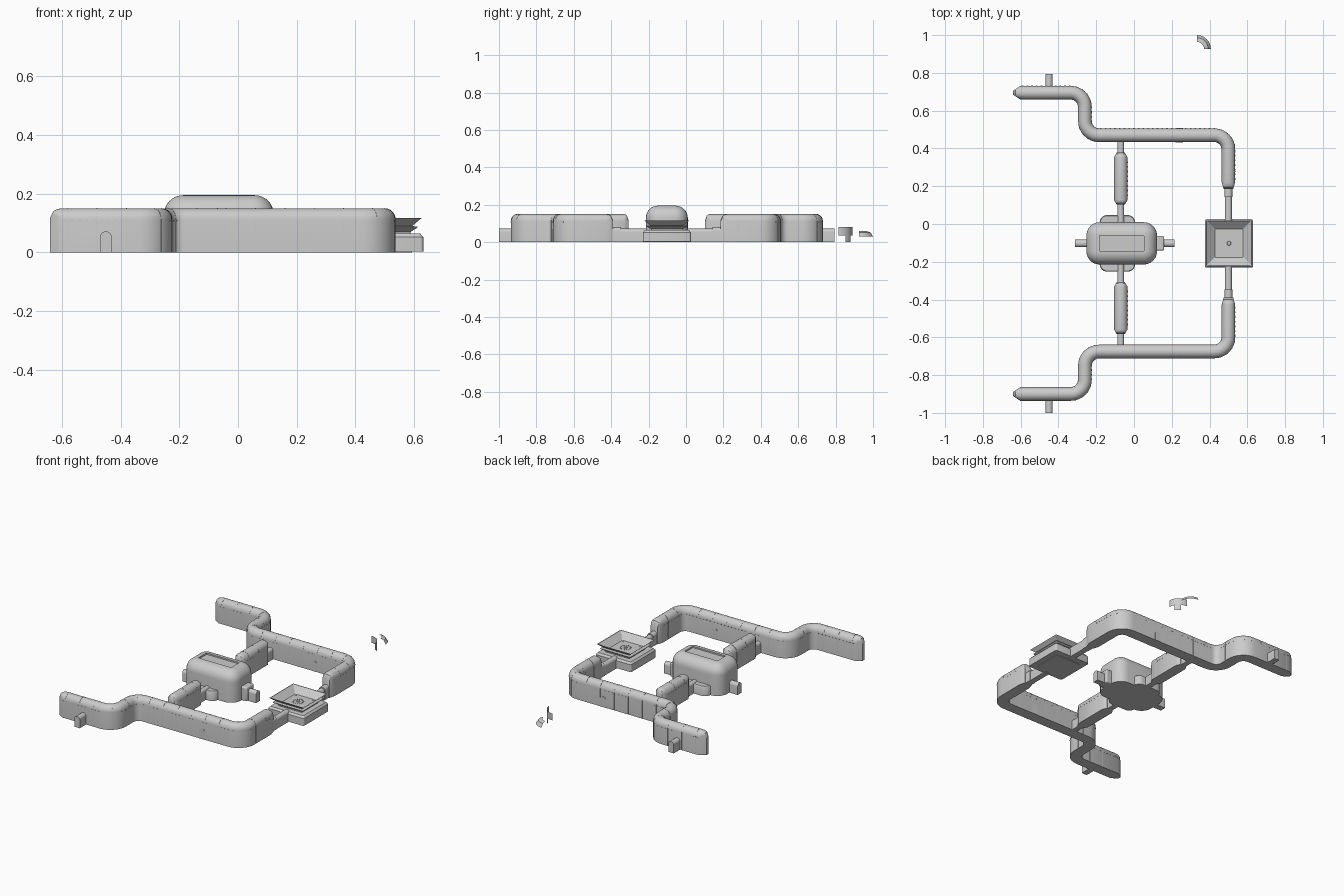
import bpy, bmesh, math
from mathutils import Vector, Matrix

if "Cube" in bpy.data.objects:
    bpy.data.objects.remove(bpy.data.objects["Cube"])

CY = -0.1025          # mirror axis of the base in y


def finish(bm, name, smooth=True, bevel=0):
    bmesh.ops.recalc_face_normals(bm, faces=bm.faces)
    me = bpy.data.meshes.new(name)
    bm.to_mesh(me)
    bm.free()
    ob = bpy.data.objects.new(name, me)
    bpy.context.collection.objects.link(ob)
    if bevel:
        m = ob.modifiers.new("bevel", "BEVEL")
        m.width, m.segments = bevel, 3
    if smooth:
        bpy.context.view_layer.objects.active = ob
        ob.select_set(True)
        bpy.ops.object.shade_smooth_by_angle(angle=math.radians(35))
        ob.select_set(False)
    return ob


def loft(bm, rings):
    vr = [[bm.verts.new(p) for p in r] for r in rings]
    n = len(vr[0])
    for a, b in zip(vr, vr[1:]):
        for i in range(n):
            bm.faces.new((a[i], a[(i + 1) % n], b[(i + 1) % n], b[i]))
    bm.faces.new(vr[0])
    bm.faces.new(vr[-1])


def box(bm, c, s, ang=0):
    bmesh.ops.create_cube(bm, size=1, matrix=Matrix.Translation(c) @ Matrix.Rotation(ang, 4, 'Z')
                          @ Matrix.Diagonal((*s, 1)))


def arch(p, t, w, h, cap):
    """Straight walls with a rounded roof, across direction t."""
    nx, ny = -t[1], t[0]
    prof = [(-w, 0)] + [(-w * math.cos(math.pi * i / 12), h - cap + cap * math.sin(math.pi * i / 12))
                        for i in range(13)] + [(w, 0)]
    return [(p[0] + nx * a, p[1] + ny * a, z) for a, z in prof]


def round_path(pts, r=0.075, n=8):
    """(position, tangent) samples of a polyline with filleted corners."""
    P = [Vector(p) for p in pts]
    out = [(P[0], (P[1] - P[0]).normalized())]
    for a, b, c in zip(P, P[1:], P[2:]):
        u, v = (b - a).normalized(), (c - b).normalized()
        o = b - u * r + v * r
        for i in range(n + 1):
            t = math.pi / 2 * i / n
            out.append((o - v * r * math.cos(t) + u * r * math.sin(t), u * math.cos(t) + v * math.sin(t)))
    out.append((P[-1], (P[-1] - P[-2]).normalized()))
    return out


def tube(name, path, w, h, cap, taper=0.0, tip=(0.4, 0.4)):
    bm = bmesh.new()
    rings = []
    steps = (0, 0.3, 0.65, 1)

    def end(pt, sign, tw):
        p, t = pt
        for k in steps:
            f = tw + (1 - tw) * k
            hh = h - cap * (1 - math.sqrt(1 - (1 - k) ** 2)) * 0.85
            yield arch(p + t * sign * taper * k, t, w * f, hh, cap * max(0.2, k))
    if taper:
        rings += list(end(path[0], 1, tip[0]))
        rings += [arch(p, t, w, h, cap) for p, t in path[1:-1]]
        rings += list(end(path[-1], -1, tip[1]))[::-1]
    else:
        rings = [arch(p, t, w, h, cap) for p, t in path]
    loft(bm, rings)
    return finish(bm, name)


def samples(path, start, step):
    d, nxt = 0, start
    for (p, t), (q, u) in zip(path, path[1:]):
        L = (q - p).length
        while nxt <= d + L:
            f = (nxt - d) / L
            yield p.lerp(q, f), t.lerp(u, f).normalized()
            nxt += step
        d += L


def trim(name, path, w, h, cap, total):
    """Panel seams across the hull and a row of small windows under the roof."""
    bm = bmesh.new()
    for p, t in samples(path, 0.06, 0.1):
        if (p - path[-1][0]).length > 0.04:
            loft(bm, [arch(p + t * k, t, w + 0.0008, h + 0.0008, cap) for k in (-0.0015, 0.0015)])
    for p, t in samples(path, 0.05, 0.025):
        if (p - path[-1][0]).length > 0.04:
            for s in (-1, 1):
                box(bm, (p.x - t.y * w * s, p.y + t.x * w * s, 0.108), (0.009, 0.002, 0.004), math.atan2(t.y, t.x))
    finish(bm, name, False)


W, H, CAP = 0.036, 0.15, 0.038
for s, side in ((1, "back"), (-1, "front")):
    def Y(v):
        return CY + s * v
    # long bent corridor
    path = round_path([(-0.64, Y(.7975)), (-0.26, Y(.7975)), (-0.26, Y(.5725)), (0.5, Y(.5725)), (0.5, Y(.287))])
    tube(side + "_corridor", path, W, H, CAP, 0.038, (0.3, 0.7))
    trim(side + "_corridor_trim", path, W, H, CAP, 2)
    # short corridor between hall and long corridor
    path = round_path([(-0.07, Y(.205)), (-0.07, Y(.48))])
    tube(side + "_short_corridor", path, W, H, CAP, 0.025, (0.6, 0.6))
    trim(side + "_short_corridor_trim", path, W, H, CAP, 1)
    # narrow link passages
    for nm, x, a, b, w in (("inner_link", -0.07, .10, .22, .018), ("outer_link", -0.07, .46, .56, .018),
                           ("pad_link", 0.5, .11, .30, .019), ("end_airlock", -0.45, .79, .8975, .019)):
        tube(f"{side}_{nm}", round_path([(x, Y(a)), (x, Y(b))]), w, 0.072, 0.018)
    tube(side + "_link_collar", round_path([(0.5, Y(.245)), (0.5, Y(.295))]), 0.021, 0.08, 0.02)
    # arched side door
    tube(side + "_side_door", round_path([(0.24, Y(.535)), (0.24, Y(.61))]), 0.019, 0.07, 0.019)


def rrect(cx, cy, hx, hy, r, z, n=6):
    return [(cx + sx * (hx - r) + r * math.cos(math.radians(a0 + 90 * i / n)),
             cy + sy * (hy - r) + r * math.sin(math.radians(a0 + 90 * i / n)), z)
            for sx, sy, a0 in ((1, 1, 0), (-1, 1, 90), (-1, -1, 180), (1, -1, 270)) for i in range(n + 1)]


# central hall: rounded plan, domed edge, sunken roof panel
bm = bmesh.new()
cx, R = -0.065, 0.065
rings = [rrect(cx, CY, 0.187, 0.112, 0.07, 0)]
for i in range(9):
    a = math.pi / 2 * i / 8
    d = R * (1 - math.cos(a))
    rings.append(rrect(cx, CY, 0.187 - d, 0.112 - d, 0.07 - d, 0.13 + R * math.sin(a)))
rings += [rrect(cx, CY, 0.117, 0.041, 0.002, 0.195), rrect(cx, CY, 0.117, 0.041, 0.002, 0.186)]
loft(bm, rings)
finish(bm, "central_hall")

# low wings under the hall
bm = bmesh.new()
loft(bm, [rrect(-0.088, CY, 0.094, 0.150, 0.04, 0), rrect(-0.088, CY, 0.094, 0.150, 0.04, 0.055),
          rrect(-0.088, CY, 0.09, 0.146, 0.036, 0.062)])
finish(bm, "hall_wings")

# hall end airlocks
tube("hall_airlocks", round_path([(-0.312, CY), (0.215, CY)]), 0.02, 0.072, 0.018)
bm = bmesh.new()
box(bm, (0.13, CY, 0.045), (0.06, 0.076, 0.09))
finish(bm, "hall_porch", bevel=0.008)

# landing pad: base slab and flared tray
PX = 0.503
bm = bmesh.new()
loft(bm, [rrect(PX, CY, h, h, r, z, 3) for h, r, z in
          ((.09, .002, 0), (.09, .002, .004), (.128, .01, .004), (.128, .01, .052), (.118, .008, .064))])
finish(bm, "pad_base")
bm = bmesh.new()
loft(bm, [rrect(PX, CY, h, h, .002, z, 1) for h, z in
          ((.085, .06), (.085, .07), (.108, .085), (.108, .088), (.09, .09), (.122, .117), (.118, .117), (.075, .08))])
finish(bm, "pad_tray", False)

# pad floor marks: ring of lamps, centre disc, corner lamps
bm = bmesh.new()
for i in range(16):
    a = math.tau * i / 16
    box(bm, (PX + .03 * math.cos(a), CY + .03 * math.sin(a), .081), (.006, .003, .003), a)
for x in (-.06, .06):
    for y in (-.06, .06):
        box(bm, (PX + x, CY + y, .081), (.006, .006, .004))
bmesh.ops.create_cone(bm, cap_ends=True, segments=16, radius1=.012, radius2=.009, depth=.006,
                      matrix=Matrix.Translation((PX, CY, .082)))
finish(bm, "pad_lamps", False)


# loose curved hull panels lying apart from the base
def panel(name, c, rows, a0=0, a1=90, n=8):
    bm = bmesh.new()
    vr = []
    for r, z in rows:
        vr.append([bm.verts.new((c[0] + r * math.cos(math.radians(a0 + (a1 - a0) * i / n)),
                                 c[1] + r * math.sin(math.radians(a0 + (a1 - a0) * i / n)), z))
                   for i in range(n + 1)])
    for a, b in zip(vr, vr[1:]):
        for i in range(n):
            bm.faces.new((a[i], a[i + 1], b[i + 1], b[i]))
    finish(bm, name)


panel("loose_roof_panel", (0.333, 0.926), ((.038, .06), (.06, .052), (.074, .03)))
panel("loose_wall_panel", (0.333, 0.815), ((.075, .035), (.075, .08)))
panel("loose_wall_leg", (0.333, 0.815), ((.075, .0), (.075, .035)), 30, 60)
